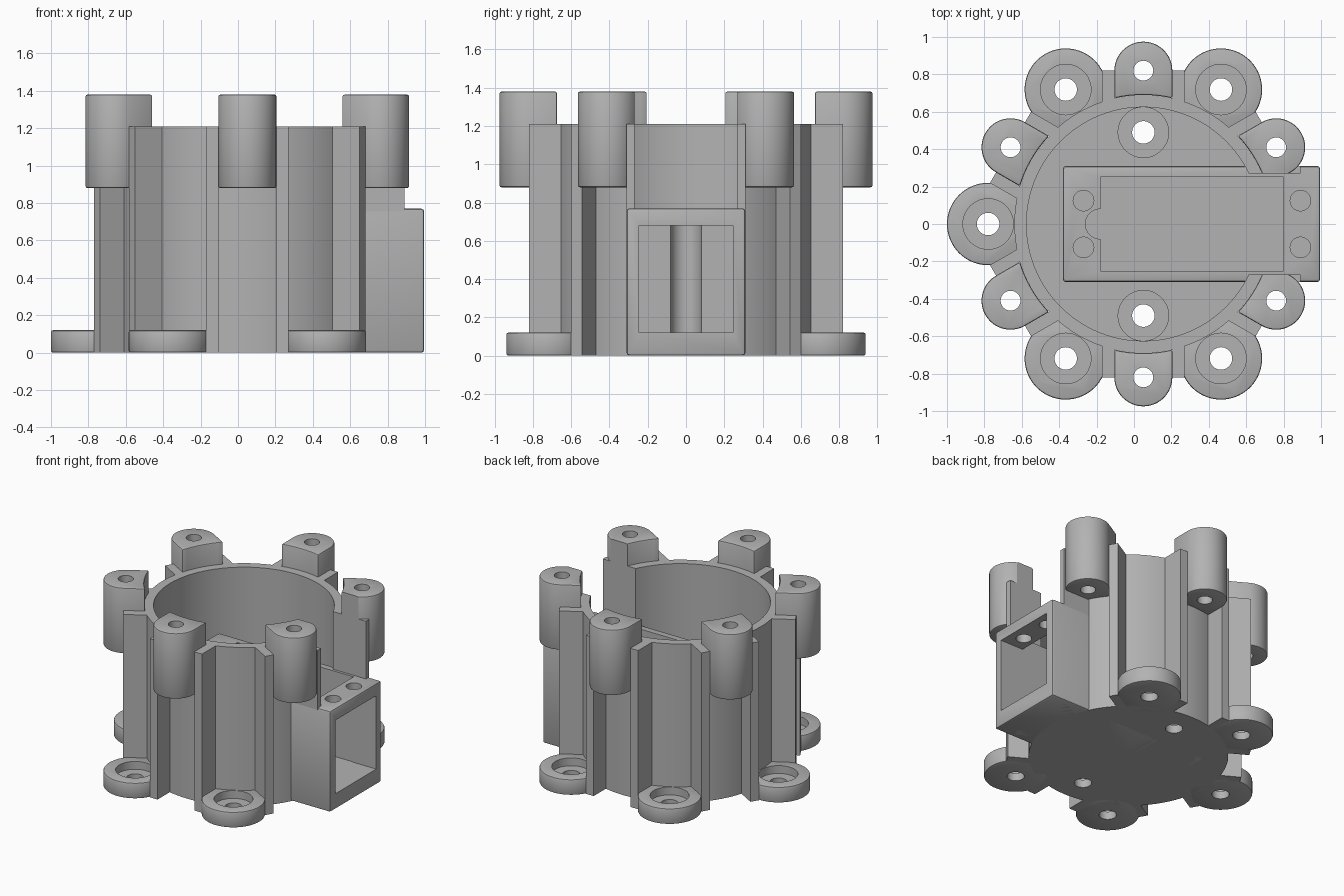
import bpy, bmesh
from math import sin, cos, pi, radians, sqrt
from mathutils import Matrix

if "Cube" in bpy.data.objects:
    bpy.data.objects.remove(bpy.data.objects["Cube"])

CX = 0.05                    # axis of the round housing
FLOOR, WALL_TOP, BOX_TOP = 0.12, 1.21, 0.77
BOSS_R, FLANGE_R = 0.82, 0.83   # bolt circle radii

grey = bpy.data.materials.new("plain grey")
grey.use_nodes = True
grey.diffuse_color = (0.45, 0.45, 0.45, 1)
grey.node_tree.nodes["Principled BSDF"].inputs["Base Color"].default_value = (0.45, 0.45, 0.45, 1)

cutters = []


def prism(name, pts, z0, z1, angle=None, bevel=0):
    """Extrude an outline; with an angle, place it radially round the housing."""
    bm = bmesh.new()
    face = bm.faces.new([bm.verts.new((x, y, z0)) for x, y in pts])
    top = bmesh.ops.extrude_face_region(bm, geom=[face])["geom"]
    for v in top:
        if isinstance(v, bmesh.types.BMVert):
            v.co.z = z1
    if angle is not None:
        bm.transform(Matrix.Translation((CX, 0, 0)) @ Matrix.Rotation(radians(angle), 4, "Z"))
    bmesh.ops.recalc_face_normals(bm, faces=bm.faces)
    mesh = bpy.data.meshes.new(name)
    bm.to_mesh(mesh)
    bm.free()
    obj = bpy.data.objects.new(name, mesh)
    bpy.context.collection.objects.link(obj)
    mesh.materials.append(grey)
    if bevel:
        mod = obj.modifiers.new("soft edges", "BEVEL")
        mod.width = bevel
        mod.segments = 2
        mod.limit_method = "ANGLE"
        mod.angle_limit = radians(50)
    return obj


def circle(x, y, r, n=48):
    return [(x + r * cos(2 * pi * i / n), y + r * sin(2 * pi * i / n)) for i in range(n)]


def rect(x0, x1, y0, y1):
    return [(x0, y0), (x1, y0), (x1, y1), (x0, y1)]


def cutter(pts, z0, z1, angle=None):
    obj = prism("cutter", pts, z0, z1, angle)
    obj.hide_render = True
    cutters.append(obj)
    return obj


def screw_hole(x, y, angle=None):
    """Through hole with a counterbore."""
    return [cutter(circle(x, y, 0.06), -0.1, 0.3, angle),
            cutter(circle(x, y, 0.135), 0.06, 0.3, angle)]


def finish(obj, cuts=()):
    for c in cuts:
        mod = obj.modifiers.new("cut", "BOOLEAN")
        mod.operation = "DIFFERENCE"
        mod.solver = "EXACT"
        mod.object = c
    bpy.context.view_layer.update()
    graph = bpy.context.evaluated_depsgraph_get()
    mesh = bpy.data.meshes.new_from_object(obj.evaluated_get(graph))
    obj.modifiers.clear()
    obj.data = mesh
    bpy.ops.object.select_all(action="DESELECT")
    obj.select_set(True)
    bpy.context.view_layer.objects.active = obj
    bpy.ops.object.shade_smooth_by_angle(angle=radians(30))


# Shared openings: clearance above the box, pocket, and end window
slot = cutter(rect(0.45, 1.3, -0.27, 0.27), 0.75, 1.6)
pocket = cutter(rect(-0.18, 0.80, -0.25, 0.25), FLOOR, 0.9)
window = cutter(rect(0.5, 1.2, -0.245, 0.245), FLOOR, 0.68)

# Round housing with a floor and two floor screws
housing = prism("round_housing", circle(CX, 0, 0.69, 96), 0, WALL_TOP)
bore = cutter(circle(CX, 0, 0.625, 96), FLOOR, 1.5)
floor_screws = screw_hole(CX, 0.49) + screw_hole(CX, -0.49)
finish(housing, [bore, slot, pocket, window] + floor_screws)

# Rectangular box with pocket, cable notch and ear holes
box = prism("motor_box", rect(-0.38, 0.995, -0.31, 0.31), 0, BOX_TOP, bevel=0.015)
notch = cutter(circle(-0.18, 0, 0.08), FLOOR, 0.9)
ear_holes = [cutter(circle(x, y, 0.055, 32), 0.4, 0.9)
             for x in (-0.27, 0.89) for y in (-0.125, 0.125)]
finish(box, [pocket, window, notch] + ear_holes)

# Upper bolt bosses, each carried by a pair of ribs
half = 0.155


def boss_outline(inner):
    outer = [(BOSS_R + half * cos(a), half * sin(a))
             for a in (pi * (i / 24 - 0.5) for i in range(25))]
    ys = [half * (1 - i / 4) for i in range(9)]
    return outer + [(sqrt(inner ** 2 - y * y), y) for y in ys]


for angle in range(30, 360, 60):
    near_box = [slot] if angle in (30, 330) else []
    boss = prism("bolt_boss", boss_outline(0.69), 0.88, 1.38, angle, bevel=0.01)
    finish(boss, near_box + [cutter(circle(BOSS_R, 0, 0.053, 32), 0.5, 1.6, angle)])
    for y0, y1 in ((-0.22, -half), (half, 0.22)):
        rib = prism("boss_rib", rect(0.64, BOSS_R, y0, y1), 0, WALL_TOP, angle)
        finish(rib, near_box + [pocket, window] if near_box else [])

# Cheek walls flanking the clearance above the box
for side in (-1, 1):
    y0, y1 = sorted((side * 0.27, side * 0.31))
    finish(prism("cheek_wall", rect(0.64, 0.89, y0, y1), 0.75, WALL_TOP))

# Lower mounting flanges
for angle in range(60, 301, 60):
    flange = prism("mounting_flange", circle(FLANGE_R, 0, 0.22, 64), 0, FLOOR, angle, bevel=0.01)
    finish(flange, screw_hole(FLANGE_R, 0, angle))

for c in cutters:
    bpy.data.objects.remove(c)
